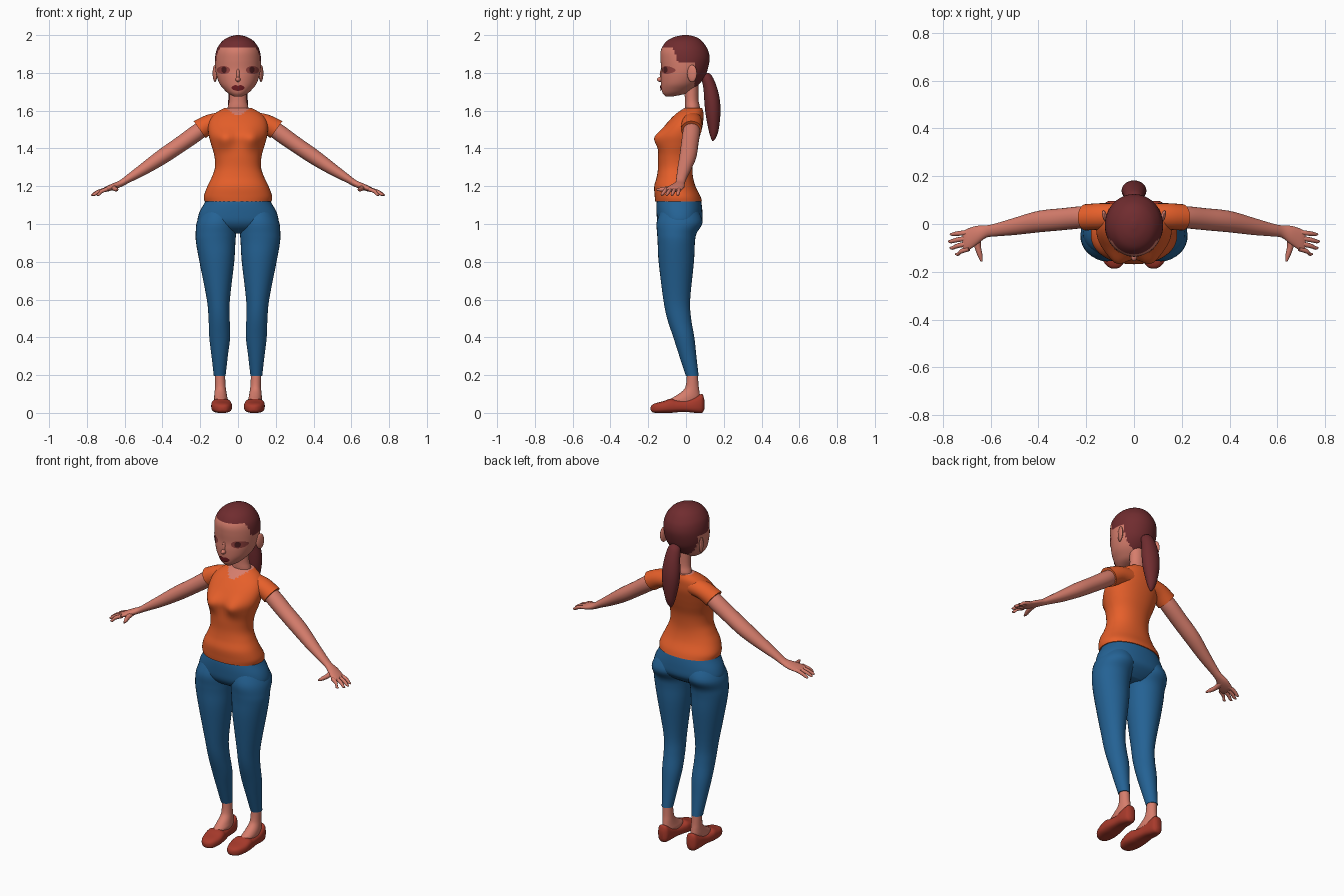
import bpy, bmesh, math
from mathutils import Vector
from mathutils.bvhtree import BVHTree


def material(name, *rgb):
    lin = [((c / 255 + 0.055) / 1.055) ** 2.4 for c in rgb]
    m = bpy.data.materials.new(name)
    m.diffuse_color = (*lin, 1)
    return m


SKIN = material("skin", 214, 125, 108)
HAIR = material("hair brown", 112, 44, 47)
SHIRT = material("shirt orange", 230, 95, 42)
PANTS = material("pants blue", 36, 98, 148)
SHOE = material("shoe red", 168, 58, 43)
LIPS = material("lip red", 112, 28, 34)
EYE = material("eye brown", 150, 68, 64)
IRIS = material("iris dark", 78, 30, 32)


def finish(name, bm, mats, mirror=False, rule=None):
    bmesh.ops.recalc_face_normals(bm, faces=bm.faces)
    for f in bm.faces:
        f.smooth = True
        if rule:
            f.material_index = int(rule(f.calc_center_median()))
    me = bpy.data.meshes.new(name)
    bm.to_mesh(me)
    bm.free()
    for m in mats:
        me.materials.append(m)
    me.set_sharp_from_angle(angle=math.radians(50))
    ob = bpy.data.objects.new(name, me)
    bpy.context.collection.objects.link(ob)
    if mirror:
        ob.modifiers.new("Mirror", 'MIRROR').use_mirror_merge = False
    return ob


# section frames: each turns a row of numbers into centre and two half axes
def upright(z, cx, rx, yf, yb):
    return Vector((cx, (yf + yb) / 2, z)), Vector((rx, 0, 0)), Vector((0, (yb - yf) / 2, 0))


def lengthwise(y, cx, rx, z0, z1):
    return Vector((cx, y, (z0 + z1) / 2)), Vector((rx, 0, 0)), Vector((0, 0, (z1 - z0) / 2))


def sideways(x, cy, cz, ry, rp, tilt):
    return Vector((x, cy, cz)), Vector((0, ry, 0)), Vector((math.sin(tilt), 0, math.cos(tilt))) * rp


def smooth_rows(rows, steps):
    out = []
    for i in range(len(rows) - 1):
        a, b, c, d = (rows[max(i - 1, 0)], rows[i], rows[i + 1], rows[min(i + 2, len(rows) - 1)])
        for k in range(steps):
            t = k / steps
            out.append([0.5 * (2 * q + (r - p) * t + (2 * p - 5 * q + 4 * r - s) * t * t
                               + (3 * q - p - 3 * r + s) * t ** 3) for p, q, r, s in zip(a, b, c, d)])
    return out + [rows[-1]]


def loft(name, frame, rows, mats, n=24, steps=4, power=2.0, mirror=False, rule=None, shape=None):
    bm = bmesh.new()
    rings = []
    for row in smooth_rows(rows, steps):
        c, u, v = frame(*row)
        ring = []
        for k in range(n):
            a = 2 * math.pi * k / n
            ca, sa = math.cos(a), math.sin(a)
            p = c + u * math.copysign(abs(ca) ** (2 / power), ca) + v * math.copysign(abs(sa) ** (2 / power), sa)
            ring.append(bm.verts.new(shape(p) if shape else p))
        rings.append(ring)
    for r, s in zip(rings, rings[1:]):
        for k in range(n):
            bm.faces.new((r[k], r[(k + 1) % n], s[(k + 1) % n], s[k]))
    bm.faces.new(rings[0])
    bm.faces.new(rings[-1])
    return finish(name, bm, mats, mirror, rule)


def ellipsoid(name, loc, scale, mat, turn=0, mirror=False):
    bm = bmesh.new()
    bmesh.ops.create_uvsphere(bm, u_segments=20, v_segments=12, radius=1)
    bmesh.ops.scale(bm, vec=scale, verts=bm.verts)
    ca, sa = math.cos(turn), math.sin(turn)
    for v in bm.verts:
        x, y, z = v.co
        v.co = Vector((x * ca - y * sa, x * sa + y * ca, z)) + Vector(loc)
    return finish(name, bm, [mat], mirror)


# shirt body with bust, and skin showing in the V neck
def bust(p):
    if p.y < 0:
        p.y -= 0.032 * math.exp(-((abs(p.x) - 0.072) / 0.045) ** 2 - ((p.z - 1.45) / 0.05) ** 2)
    return p


loft("shirt_body", upright, [
    (1.12, 0, .178, -.163, .085), (1.15, 0, .18, -.166, .075), (1.2, 0, .162, -.168, .05),
    (1.25, 0, .138, -.155, .037), (1.3, 0, .122, -.148, .035), (1.36, 0, .125, -.148, .042),
    (1.42, 0, .142, -.145, .06), (1.47, 0, .155, -.142, .075), (1.52, 0, .158, -.112, .088),
    (1.56, 0, .145, -.078, .092), (1.59, 0, .115, -.045, .092), (1.615, 0, .07, -.008, .085)],
    [SHIRT, SKIN], n=48, steps=6, power=2.2, shape=bust,
    rule=lambda c: c.z > 1.6145 or (c.y < .03 and c.z > 1.568 + .7 * abs(c.x)))
loft("sleeve", sideways, [
    (.07, .035, 1.545, .05, .05, .2), (.14, .032, 1.533, .055, .05, .4),
    (.203, .028, 1.5, .055, .055, .62)], [SHIRT], mirror=True)

# arms and hands
loft("arm", sideways, [
    (.16, .03, 1.525, .04, .04, .45), (.22, .028, 1.482, .046, .044, .6),
    (.3, .02, 1.425, .046, .042, .62), (.4, .01, 1.357, .045, .04, .6),
    (.5, -.01, 1.29, .036, .031, .57), (.58, -.025, 1.24, .027, .021, .5),
    (.62, -.032, 1.215, .026, .017, .4), (.66, -.048, 1.198, .04, .017, .35),
    (.7, -.067, 1.183, .046, .013, .35), (.715, -.07, 1.178, .04, .008, .35)],
    [SKIN], mirror=True)
for name, y0, y1, tip in (("index_finger", -.103, -.126, .748), ("middle_finger", -.081, -.1, .772),
                          ("ring_finger", -.059, -.073, .778), ("little_finger", -.036, -.043, .77)):
    loft(name, sideways, [
        (.69, y0, 1.186, .011, .011, .4), ((.7 + tip) / 2, (y0 + y1) / 2, 1.172, .01, .01, .45),
        (tip - .012, y1, 1.157, .008, .008, .5), (tip, y1, 1.152, .003, .003, .5)],
        [SKIN], n=10, steps=3, mirror=True)
loft("thumb", lengthwise, [
    (-.04, .655, .018, 1.183, 1.214), (-.09, .655, .014, 1.176, 1.201),
    (-.13, .645, .011, 1.172, 1.194), (-.157, .638, .004, 1.177, 1.186)],
    [SKIN], n=12, mirror=True)

# trousers
loft("hips", upright, [
    (1.135, 0, .165, -.15, .075), (1.11, 0, .178, -.156, .082), (1.06, 0, .205, -.156, .087),
    (1.01, 0, .212, -.15, .085), (.975, 0, .17, -.125, .055), (.95, 0, .08, -.08, .02)],
    [PANTS], n=40, power=2.2)
loft("trouser_leg", upright, [
    (1.08, .1, .085, -.13, .06), (1.01, .111, .107, -.155, .088), (.95, .117, .107, -.153, .056),
    (.9, .118, .104, -.15, .047), (.8, .112, .092, -.145, .042), (.6, .104, .061, -.12, .022),
    (.5, .1, .056, -.1, .027), (.4, .097, .055, -.067, .044), (.3, .097, .043, -.035, .055),
    (.195, .097, .031, .0, .067)], [PANTS], n=32, steps=5, mirror=True)

# feet and slip-on shoes
loft("foot", upright, [
    (.21, .096, .027, .005, .063), (.15, .094, .028, .0, .066), (.12, .093, .03, -.014, .07),
    (.09, .092, .034, -.055, .074), (.07, .09, .036, -.088, .075), (.05, .09, .034, -.088, .07)],
    [SKIN], mirror=True)
loft("shoe", lengthwise, [
    (.097, .092, .012, .02, .07), (.085, .093, .03, 0, .1), (.05, .094, .038, 0, .085),
    (0, .092, .042, .005, .068), (-.05, .09, .05, .003, .068), (-.08, .088, .054, 0, .075),
    (-.12, .086, .054, 0, .062), (-.16, .084, .042, 0, .052), (-.18, .082, .025, .005, .042),
    (-.187, .082, .008, .015, .03)], [SHOE], power=2.8, mirror=True)

# neck
loft("neck", upright, [
    (1.56, 0, .065, .0, .075), (1.62, 0, .054, -.006, .073), (1.66, 0, .046, -.006, .066),
    (1.75, 0, .046, -.01, .066)], [SKIN])


# head with hairline: high on the forehead, lower at the temples, down to the nape
def is_hair(c):
    if c.y > .045:
        return c.z > 1.7
    t = min(max((c.y + .07) / .03, 0), 1)
    return c.z > 1.935 - .08 * t


head = loft("head", upright, [
    (1.675, 0, .022, -.108, -.07), (1.69, 0, .05, -.122, 0), (1.71, 0, .072, -.129, .037),
    (1.74, 0, .096, -.132, .07), (1.78, 0, .112, -.133, .1), (1.82, 0, .12, -.131, .115),
    (1.87, 0, .122, -.135, .125), (1.91, 0, .117, -.135, .12), (1.94, 0, .105, -.124, .106),
    (1.97, 0, .081, -.1, .083), (1.99, 0, .048, -.062, .052), (2.0, 0, .01, -.018, .012)],
    [SKIN, HAIR], n=72, steps=6, rule=is_hair)
ellipsoid("nose", (0, -.135, 1.765), (.013, .02, .013), SKIN)
ellipsoid("nose_bridge", (0, -.126, 1.79), (.01, .013, .035), SKIN)
ellipsoid("ear", (.122, .032, 1.797), (.01, .027, .045), SKIN, turn=-.3, mirror=True)
loft("ponytail", upright, [
    (1.8, 0, .01, .095, .12), (1.78, 0, .034, .08, .14), (1.72, 0, .045, .092, .165),
    (1.65, 0, .052, .097, .18), (1.58, 0, .048, .104, .182), (1.5, 0, .031, .119, .173),
    (1.46, 0, .018, .13, .16), (1.44, 0, .005, .138, .146)], [HAIR])

# face details: thin plates laid over the head surface
me = head.data
surface = BVHTree.FromPolygons([v.co for v in me.vertices], [p.vertices for p in me.polygons])


def plate(name, cx, cz, rx, rz, lift, mat, mirror=False, dip=0):
    bm = bmesh.new()
    bmesh.ops.create_circle(bm, cap_ends=True, cap_tris=True, segments=24, radius=1)
    bmesh.ops.subdivide_edges(bm, edges=bm.edges, cuts=3, use_grid_fill=True)
    for v in bm.verts:
        x, z = cx + v.co.x * rx, cz + v.co.y * rz
        z -= dip * max(v.co.y, 0) * math.exp(-(v.co.x / .25) ** 2)
        hit = surface.ray_cast(Vector((x, -1, z)), Vector((0, 1, 0)))[0]
        v.co = (x, hit.y - lift, z)
    return finish(name, bm, [mat], mirror)


plate("eye", .077, 1.815, .035, .021, .003, EYE, mirror=True)
plate("iris", .074, 1.816, .014, .017, .006, IRIS, mirror=True)
plate("lips", 0, 1.721, .034, .016, .006, LIPS, dip=.006)
